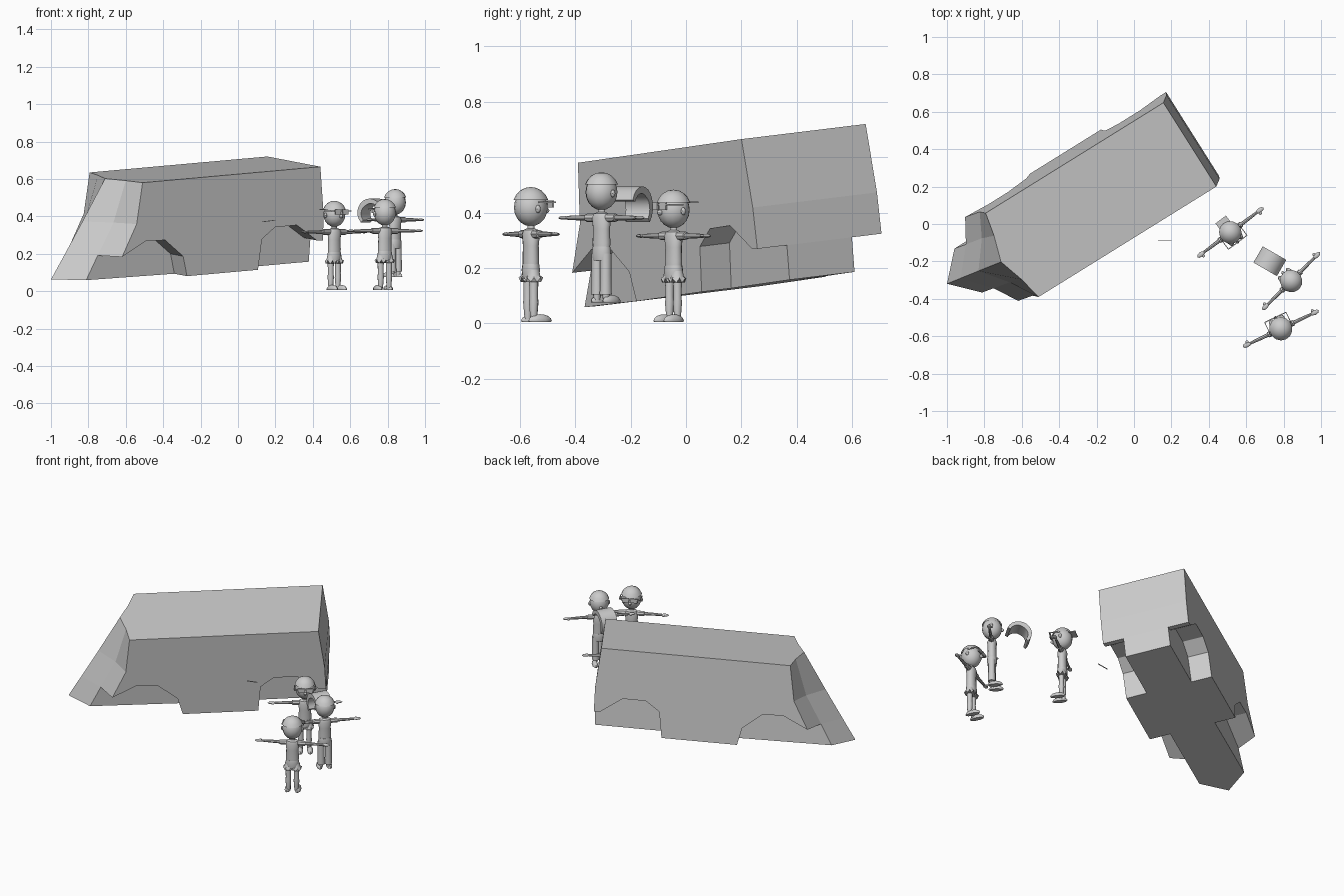
import bpy, bmesh, math
from mathutils import Vector, Matrix

if "Cube" in bpy.data.objects:
    bpy.data.objects.remove(bpy.data.objects["Cube"])

grey = bpy.data.materials.new("plain_grey")
grey.diffuse_color = (0.6, 0.6, 0.6, 1)
grey.use_nodes = True
grey.node_tree.nodes["Principled BSDF"].inputs["Base Color"].default_value = grey.diffuse_color


def finish(name, bm, mat=Matrix(), smooth=False):
    bmesh.ops.recalc_face_normals(bm, faces=bm.faces)
    me = bpy.data.meshes.new(name)
    bm.to_mesh(me)
    bm.free()
    ob = bpy.data.objects.new(name, me)
    bpy.context.collection.objects.link(ob)
    me.materials.append(grey)
    ob.matrix_world = mat
    if smooth:
        bpy.ops.object.select_all(action='DESELECT')
        ob.select_set(True)
        bpy.context.view_layer.objects.active = ob
        bpy.ops.object.shade_smooth_by_angle(angle=math.radians(40))
    return ob


def loft(bm, rings, cap_start=True, cap_end=True):
    vs = [[bm.verts.new(p) for p in r] for r in rings]
    n = len(vs[0])
    for a, b in zip(vs, vs[1:]):
        for i in range(n):
            j = (i + 1) % n
            bm.faces.new((a[i], a[j], b[j], b[i]))
    if cap_start:
        bm.faces.new(vs[0][::-1])
    if cap_end:
        bm.faces.new(vs[-1])


def lathe(bm, rows, n=14, sy=1.0, cx=0.0, cy=0.0):
    """rows: (radius, z, jag) rings around a vertical axis; jag makes a ragged hem"""
    rings = []
    for r, z, jag in rows:
        ring = []
        for i in range(n):
            a = 2 * math.pi * i / n
            s = 1 if i % 2 else -1
            rr = r + 0.4 * jag * s
            ring.append((cx + rr * math.cos(a), cy + rr * sy * math.sin(a), z + jag * s))
        rings.append(ring)
    loft(bm, rings)


def ball(bm, c, size, seg=14, rng=10):
    m = Matrix.Translation(c) @ Matrix.Diagonal((*size, 1))
    return bmesh.ops.create_uvsphere(bm, u_segments=seg, v_segments=rng, radius=1, matrix=m)['verts']


def box(bm, c, size):
    bmesh.ops.create_cube(bm, size=1, matrix=Matrix.Translation(c) @ Matrix.Diagonal((*size, 1)))


# ---- van body: arched outer sections and a full depth core, tilted as a whole
W, L, FLOOR, INSET = 0.533, 1.122, -0.525, 0.127
side_edge = [(0, 0), (-0.04, -0.22), (-0.134, -0.39), (-0.20, -0.517)]
crease = [(-0.07, 0), (-0.215, -0.22), (-0.33, -0.385), (-0.417, -0.512)]
arches = [(0.015, -0.317), (0.138, -0.32), (0.251, -0.416), (0.274, FLOOR), (0.722, FLOOR),
          (0.749, -0.362), (0.832, -0.304), (0.97, -0.303), (1.095, -0.395)]


def section(v, arched):
    k = 1 - abs(v - W / 2) / (W / 2)
    k = 0.8 * k if 0 < k < 0.9 else k
    front = [(a[0] + (b[0] - a[0]) * k, a[1]) for a, b in zip(side_edge, crease)]
    bulge = 0.012
    pts = front[:3] + arches if arched else front + [(0.274, FLOOR), (0.722, FLOOR)]
    pts = pts + ([(L + bulge, -0.4)] if arched else [(L, FLOOR), (L + bulge, -0.4)])
    pts += [(L + bulge + 0.005, -0.25), (L, 0)]
    return [(u, v, w) for u, w in pts]


U = Vector((0.847, 0.526, 0.076)).normalized()
V = Vector((-0.525, 0.844, 0.103))
V = (V - U * V.dot(U)).normalized()
Wd = U.cross(V)
tilt = Matrix((U, V, Wd)).transposed().to_4x4()
tilt.translation = (-0.51, -0.39, 0.58)

bm = bmesh.new()
loft(bm, [section(v, False) for v in (INSET, W / 2, W - INSET)])
finish("van_core", bm, tilt)
bm = bmesh.new()
loft(bm, [section(0, True), section(INSET, True)], True, False)
finish("van_near_side", bm, tilt)
bm = bmesh.new()
loft(bm, [section(W - INSET, True), section(W, True)], False, True)
finish("van_far_side", bm, tilt)


# ---- people standing with arms spread, built facing -y
def person(tag, x, y, z, angle, scale=1.0, shorts=True, peak=0, glasses=True):
    m = (Matrix.Translation((x, y, z)) @ Matrix.Rotation(angle, 4, 'Z')
         @ Matrix.Scale(scale, 4))

    bm = bmesh.new()                                   # head, ears, nose
    ball(bm, (0, 0, 0.405), (0.058, 0.06, 0.066))
    for s in (-1, 1):
        ball(bm, (s * 0.059, 0, 0.4), (0.008, 0.01, 0.014), 8, 6)
    ball(bm, (0, -0.061, 0.395), (0.009, 0.012, 0.01), 8, 6)
    finish(tag + "_head", bm, m, True)

    bm = bmesh.new()                                   # cap
    vs = ball(bm, (0, 0, 0.412), (0.063, 0.065, 0.066))
    bmesh.ops.delete(bm, geom=[v for v in vs if v.co.z < 0.415], context='VERTS')
    if peak:
        box(bm, (0, peak * 0.066, 0.432), (0.07, 0.04, 0.006))
    finish(tag + "_cap", bm, m, True)

    if glasses:
        bm = bmesh.new()
        for s in (-1, 1):
            box(bm, (s * 0.025, -0.066, 0.418), (0.038, 0.006, 0.026))
            box(bm, (s * 0.062, -0.035, 0.424), (0.004, 0.066, 0.006))
        box(bm, (0, -0.066, 0.424), (0.12, 0.005, 0.006))
        finish(tag + "_glasses", bm, m)

    bm = bmesh.new()                                   # neck and shirt
    lathe(bm, [(0.036, 0.185, 0), (0.038, 0.22, 0), (0.036, 0.27, 0), (0.041, 0.31, 0),
               (0.034, 0.326, 0), (0.016, 0.332, 0), (0.015, 0.36, 0)], sy=0.72)
    finish(tag + "_torso", bm, m, True)

    bm = bmesh.new()                                   # trousers or ragged shorts
    lathe(bm, [(0.037, 0.205, 0), (0.041, 0.185, 0), (0.036, 0.155, 0)], sy=0.75)
    for s in (-1, 1):
        if shorts:
            lathe(bm, [(0.02, 0.185, 0), (0.024, 0.165, 0), (0.031, 0.15, 0.008)], 16, 1, s * 0.022)
        else:
            lathe(bm, [(0.021, 0.18, 0), (0.021, 0.1, 0), (0.023, 0.03, 0)], 12, 1, s * 0.022)
    finish(tag + ("_shorts" if shorts else "_trousers"), bm, m, True)

    bm = bmesh.new()                                   # legs and feet
    for s in (-1, 1):
        lathe(bm, [(0.017, 0.16, 0), (0.015, 0.09, 0), (0.017, 0.07, 0), (0.012, 0.01, 0)], 10, 1, s * 0.024)
        vs = ball(bm, (s * 0.03, -0.022, 0.004), (0.018, 0.046, 0.024), 10, 8)
        for v in vs:
            v.co.z = max(v.co.z, 0)
    finish(tag + "_legs", bm, m, True)

    bm = bmesh.new()                                   # arms, sleeves and hands
    arm = [(0.03, 0.016), (0.075, 0.015), (0.076, 0.01), (0.13, 0.009), (0.178, 0.007)]
    for s in (-1, 1):
        loft(bm, [[(s * d, r * math.cos(k * math.pi / 4), 0.311 + r * math.sin(k * math.pi / 4))
                   for k in range(8)] for d, r in arm])
        ball(bm, (s * 0.197, 0, 0.311), (0.024, 0.013, 0.007), 8, 6)
        ball(bm, (s * 0.19, -0.014, 0.311), (0.009, 0.009, 0.005), 8, 6)
    finish(tag + "_arms", bm, m, True)


person("left_person", 0.515, -0.045, 0.005, math.atan2(0.6, 0.8), 1.0, True, 1)
person("front_person", 0.785, -0.56, 0.005, math.atan2(-0.43, -0.9), 1.02, True, 0)
person("rear_person", 0.84, -0.305, 0.075, math.atan2(-0.7, -0.7), 0.985, False, 0, False)

# ---- loose curved band floating in front of the rear person
bm = bmesh.new()
rings = []
for i in range(13):
    a = math.radians(-5 + 205 * i / 12)
    ro, ri = 0.075, 0.045 + 0.012 * abs(i - 6) / 6
    rings.append([(r * math.cos(a), h, r * math.sin(a))
                  for r, h in ((ro, -0.05), (ro, 0.05), (ri, 0.05), (ri, -0.05))])
loft(bm, rings)
finish("curved_band", bm, Matrix.Translation((0.728, -0.2, 0.42))
       @ Matrix.Rotation(math.radians(-30), 4, 'Z') @ Matrix.Rotation(math.radians(-25), 4, 'Y'), True)

# ---- small thin sliver beside the van
bm = bmesh.new()
box(bm, (0, 0, 0), (0.072, 0.004, 0.004))
finish("thin_sliver", bm, Matrix.Translation((0.165, -0.09, 0.375)) @ Matrix.Rotation(-0.13, 4, 'Y'))
